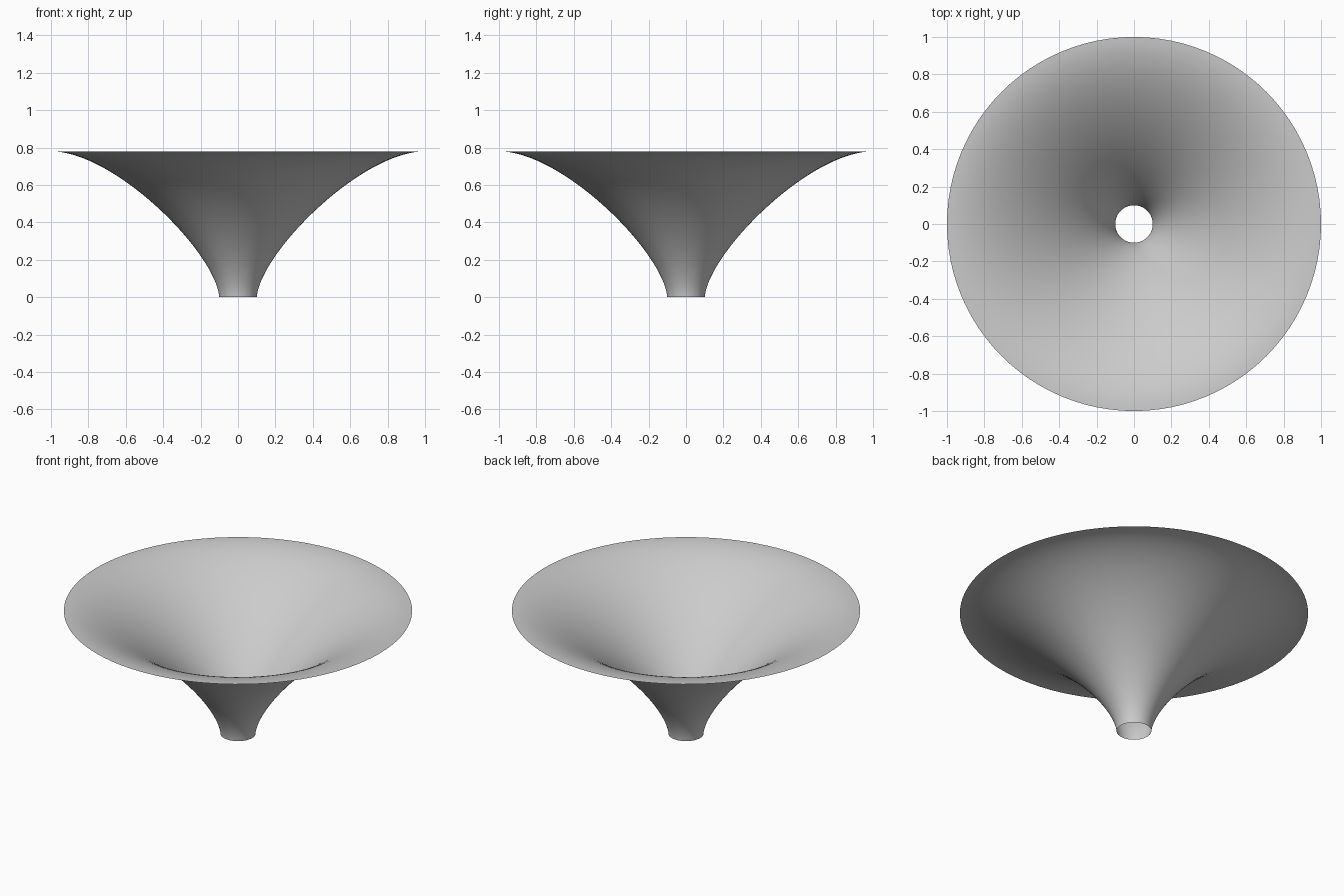
import bpy, bmesh, math
from mathutils import Vector
from mathutils.geometry import interpolate_bezier

cube = bpy.data.objects.get("Cube")
if cube:
    bpy.data.objects.remove(cube, do_unlink=True)

SEGMENTS = 96

# Plain grey surface
grey = bpy.data.materials.new("light_grey")
grey.use_nodes = True
colour = (0.6, 0.6, 0.6, 1)
grey.diffuse_color = colour
grey.node_tree.nodes["Principled BSDF"].inputs["Base Color"].default_value = colour

# Flared profile: upright at the throat, level at the rim
throat, throat_pull = Vector((0.1, 0, 0)), Vector((0.12, 0, 0.24))
rim_pull, rim = Vector((0.66, 0, 0.78)), Vector((1, 0, 0.78))
profile = interpolate_bezier(throat, throat_pull, rim_pull, rim, 40)

# Open funnel spun from the profile, a single thin skin
bm = bmesh.new()
verts = [bm.verts.new(p) for p in profile]
edges = [bm.edges.new(pair) for pair in zip(verts, verts[1:])]
bmesh.ops.spin(bm, geom=verts + edges, cent=(0, 0, 0), axis=(0, 0, 1),
               angle=math.tau, steps=SEGMENTS, use_duplicate=False)
bmesh.ops.remove_doubles(bm, verts=bm.verts, dist=0.0005)
bmesh.ops.recalc_face_normals(bm, faces=bm.faces)
for face in bm.faces:
    face.smooth = True

mesh = bpy.data.meshes.new("funnel")
bm.to_mesh(mesh)
bm.free()
mesh.materials.append(grey)
funnel = bpy.data.objects.new("funnel", mesh)
bpy.context.collection.objects.link(funnel)
